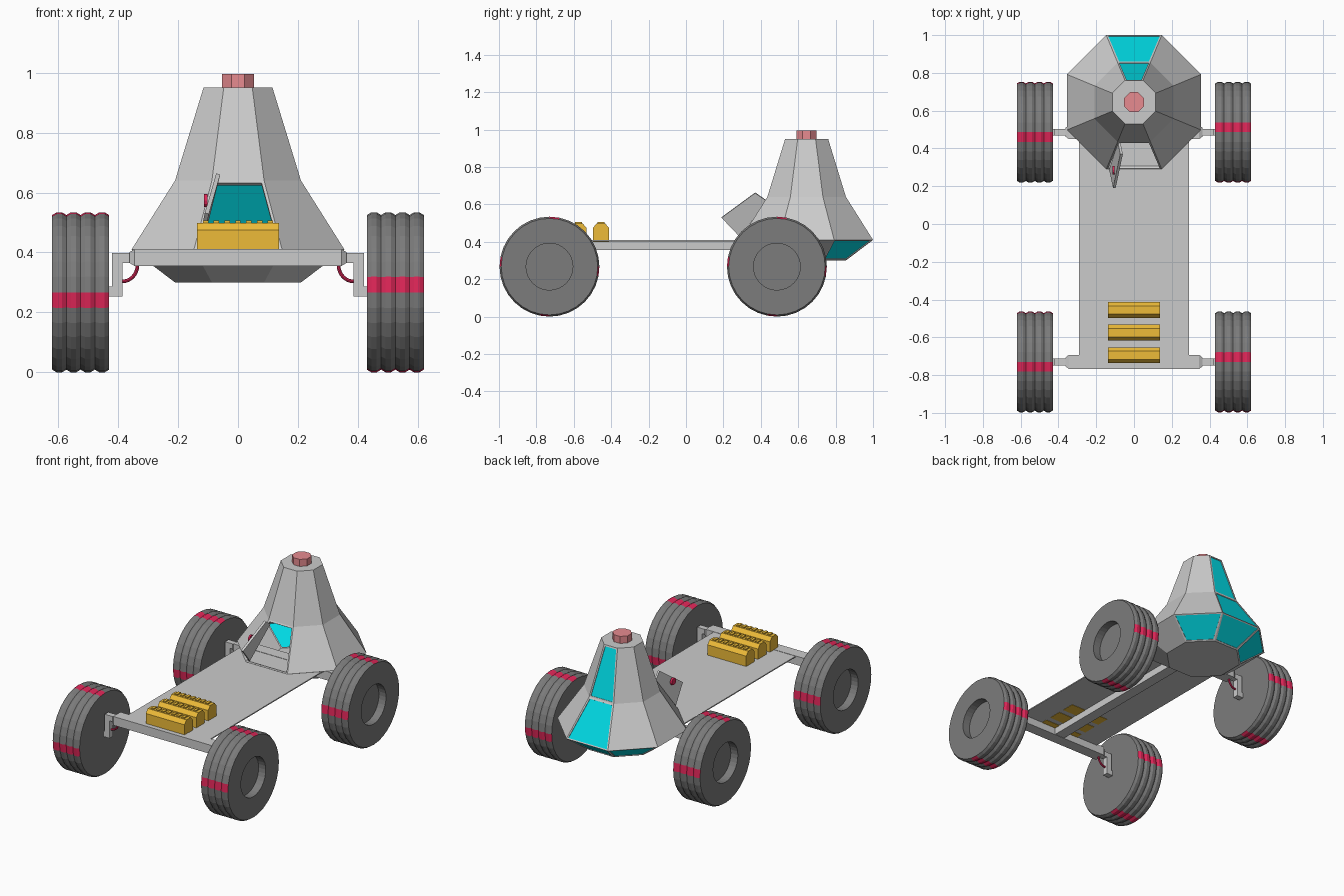
import bpy, bmesh, math
from mathutils import Vector, Matrix

if "Cube" in bpy.data.objects:
    bpy.data.objects.remove(bpy.data.objects["Cube"])

COLORS = {"glass": (0.0, 0.72, 0.8, 1), "red": (0.75, 0.02, 0.1, 1), "tyre": (0.2, 0.2, 0.2, 1),
          "orange": (0.85, 0.5, 0.04, 1), "lamp": (0.8, 0.26, 0.28, 1)}
MATS = {}
for key, rgba in COLORS.items():
    MATS[key] = bpy.data.materials.new(key)
    MATS[key].diffuse_color = rgba


def finish(name, bm, *mats, fix=True):
    if fix:
        bmesh.ops.recalc_face_normals(bm, faces=bm.faces)
    me = bpy.data.meshes.new(name)
    bm.to_mesh(me)
    bm.free()
    for m in mats:
        me.materials.append(MATS[m])
    ob = bpy.data.objects.new(name, me)
    bpy.context.collection.objects.link(ob)
    return ob


def add_box(bm, x0, x1, y0, y1, z0, z1):
    m = Matrix.Translation(((x0 + x1) / 2, (y0 + y1) / 2, (z0 + z1) / 2)) @ \
        Matrix.Diagonal((x1 - x0, y1 - y0, z1 - z0, 1))
    bmesh.ops.create_cube(bm, size=1, matrix=m)


def add_loft(bm, rings, caps=True):
    """Skin closed rings of points; returns the side faces by [level][side]."""
    vs = [[bm.verts.new(p) for p in r] for r in rings]
    n = len(vs[0])
    sides = [[bm.faces.new((a[k], a[(k + 1) % n], b[(k + 1) % n], b[k])) for k in range(n)]
             for a, b in zip(vs, vs[1:])]
    if caps:
        bm.faces.new(vs[0][::-1])
        bm.faces.new(vs[-1])
    return sides


def octagon(apothem, z, cy=0.645):
    r = apothem / math.cos(math.pi / 8)
    return [(r * math.cos(math.pi / 8 + k * math.pi / 4),
             cy + r * math.sin(math.pi / 8 + k * math.pi / 4), z) for k in range(8)]


# Cabin shell: hollow octagonal body with window openings and a doorway
bm = bmesh.new()
sides = add_loft(bm, [octagon(a, z) for a, z in ((0.21, 0.30), (0.355, 0.41), (0.21, 0.64), (0.115, 0.95))])
bmesh.ops.recalc_face_normals(bm, faces=bm.faces)
openings = [sides[0][0], sides[0][1], sides[0][2], sides[1][1], sides[2][1], sides[1][5]]
bmesh.ops.inset_individual(bm, faces=openings, thickness=0.013)
panes = [[v.co - f.normal * 0.004 for v in f.verts] for f in openings[:5]]
bmesh.ops.delete(bm, geom=openings, context='FACES')
cabin = finish("cabin_shell", bm, fix=False)
mod = cabin.modifiers.new("wall", 'SOLIDIFY')
mod.thickness = 0.014

# Window glass
bm = bmesh.new()
for pane in panes:
    bm.faces.new([bm.verts.new(p) for p in pane])
finish("cabin_windows", bm, "glass", fix=False)

# Open door leaf with its handle
bm = bmesh.new()
bm.faces.new([bm.verts.new(p) for p in ((-0.125, 0.29, 0.425), (-0.078, 0.43, 0.62),
                                        (-0.066, 0.37, 0.662), (-0.104, 0.19, 0.53))])
door = finish("cabin_door", bm)
mod = door.modifiers.new("panel", 'SOLIDIFY')
mod.thickness, mod.offset = 0.014, 0
bm = bmesh.new()
bmesh.ops.create_cone(bm, segments=12, radius1=0.022, radius2=0.022, depth=0.012, cap_ends=True,
                      matrix=Matrix.Translation((-0.108, 0.285, 0.573)) @ Matrix.Rotation(math.pi / 2, 4, 'Y'))
finish("door_handle", bm, "red")

# Roof lamp
bm = bmesh.new()
add_loft(bm, [octagon(0.053, 0.945), octagon(0.053, 0.995)])
finish("roof_lamp", bm, "lamp")

# Deck sheet and the spine under it
bm = bmesh.new()
add_box(bm, -0.29, 0.29, -0.74, 0.53, 0.402, 0.409)
finish("deck", bm)
bm = bmesh.new()
add_box(bm, -0.035, 0.035, -0.72, 0.49, 0.357, 0.403)
finish("spine_beam", bm)

# Orange battery packs: chamfered bars with small studs
for i, y in enumerate((-0.455, -0.575, -0.695)):
    bm = bmesh.new()
    prof = ((-0.042, 0.4), (0.042, 0.4), (0.042, 0.475), (0.022, 0.499), (-0.022, 0.499), (-0.042, 0.475))
    add_loft(bm, [[(x, y + p, z) for p, z in prof] for x in (-0.137, 0.137)])
    for k in range(7):
        x = (k - 3) * 0.036
        add_box(bm, x - 0.009, x + 0.009, y - 0.018, y + 0.018, 0.495, 0.506)
    finish(f"battery_pack_{i + 1}", bm, "orange")


def wheel(name, x_side, cy):
    """Ribbed 32-sided tyre with four red tread bars and a recessed hub on the outside."""
    seg = 32
    prof = [(0.43, 0.258)]
    for k in range(4):
        x = 0.43 + k * 0.0475
        prof += [(x + 0.015, 0.267), (x + 0.0325, 0.267), (x + 0.0475, 0.258)]
    prof += [(0.62, 0.125), (0.57, 0.125)]
    bm = bmesh.new()
    sides = add_loft(bm, [[(x, r * math.cos(2 * math.pi * k / seg), r * math.sin(2 * math.pi * k / seg))
                           for k in range(seg)] for x, r in prof])
    for ring in sides[:12]:
        for k in range(seg // 4 - 1, seg, seg // 4):
            ring[k].material_index = 1
    m = Matrix.Translation((0, cy, 0.267))
    if x_side < 0:
        m = m @ Matrix.Rotation(math.pi, 4, 'Z')
    bmesh.ops.transform(bm, matrix=m, verts=bm.verts)
    finish(name, bm, "tyre", "red")


def rect(x, cy, hy, z0, z1):
    return [(x, cy - hy, z0), (x, cy + hy, z0), (x, cy + hy, z1), (x, cy - hy, z1)]


# Axles, wheel brackets, brake hoses and wheels
for end, cy in (("front", -0.73), ("rear", 0.486)):
    bm = bmesh.new()
    add_loft(bm, [rect(x, cy, h, 0.383 - dz, 0.383 + dz) for x, h, dz in
                  ((-0.362, 0.024, 0.018), (-0.345, 0.037, 0.028), (0.345, 0.037, 0.028), (0.362, 0.024, 0.018))])
    finish(f"{end}_axle_beam", bm)
    for side, s in (("left", -1), ("right", 1)):
        bm = bmesh.new()
        outline = ((0.35, 0.398), (0.42, 0.398), (0.42, 0.287), (0.44, 0.287), (0.44, 0.253),
                   (0.385, 0.253), (0.385, 0.365), (0.35, 0.365))
        add_loft(bm, [[(s * x, cy + dy, z) for x, z in outline] for dy in (-0.018, 0.018)])
        finish(f"{end}_{side}_bracket", bm)
        # hose: quarter-circle tube from beam to bracket
        bm = bmesh.new()
        rings = []
        for i in range(9):
            a = math.pi + i * math.pi / 16
            c = Vector((0.388 + 0.052 * math.cos(a), 0, 0.355 + 0.052 * math.sin(a)))
            out = Vector((math.cos(a), 0, math.sin(a)))
            ring = [c + 0.006 * (out * math.cos(t) + Vector((0, 1, 0)) * math.sin(t))
                    for t in (j * math.pi / 4 for j in range(8))]
            rings.append([(s * p.x, cy + p.y, p.z) for p in ring])
        add_loft(bm, rings)
        finish(f"{end}_{side}_hose", bm, "red")
        wheel(f"{end}_{side}_wheel", s, cy)

for m in bpy.data.materials:
    if m.users and not m.is_grease_pencil:
        m.use_nodes = True
        m.node_tree.nodes["Principled BSDF"].inputs["Base Color"].default_value = m.diffuse_color
